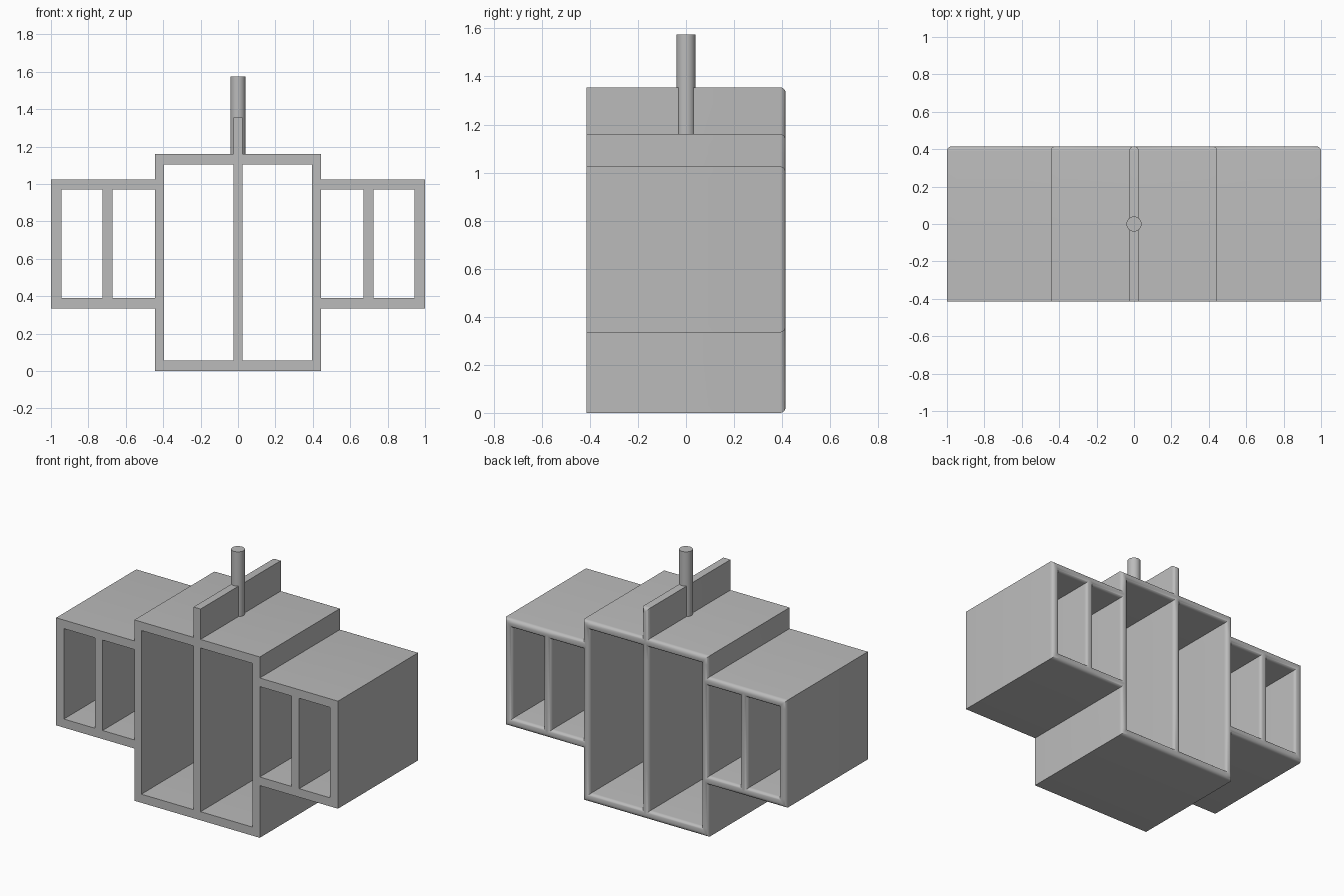
import bpy, bmesh

cube = bpy.data.objects.get("Cube")
if cube:
    bpy.data.objects.remove(cube, do_unlink=True)

DEPTH = 0.415   # half depth
ROUND = 0.0245  # rounding of the rear rims

grey = bpy.data.materials.new("plain grey")
grey.use_nodes = True
grey.diffuse_color = (0.5, 0.5, 0.5, 1)
grey.node_tree.nodes["Principled BSDF"].inputs["Base Color"].default_value = (0.5, 0.5, 0.5, 1)


def finish(bm, name):
    mesh = bpy.data.meshes.new(name)
    bm.to_mesh(mesh)
    bm.free()
    mesh.materials.append(grey)
    obj = bpy.data.objects.new(name, mesh)
    bpy.context.collection.objects.link(obj)
    bpy.ops.object.select_all(action="DESELECT")
    obj.select_set(True)
    bpy.context.view_layer.objects.active = obj
    bpy.ops.object.shade_smooth_by_angle(angle=0.6)
    return obj


# Walls seen from the front as (x0, x1, z0, z1); the middle divider carries the top fin
walls = [(-0.025, 0.025, 0, 1.355)]
half = [
    (0.0, 0.445, 0, 0.055),           # floor
    (0.0, 0.445, 1.105, 1.16),        # roof
    (0.395, 0.445, 0, 1.16),          # main side wall
    (0.395, 1.0, 0.335, 0.39),        # wing floor
    (0.395, 1.0, 0.97, 1.025),        # wing roof
    (0.67, 0.725, 0.335, 1.025),      # wing divider
    (0.945, 1.0, 0.335, 1.025),       # wing end wall
]
for x0, x1, z0, z1 in half:
    walls += [(x0, x1, z0, z1), (-x1, -x0, z0, z1)]

# Fill every cell of the wall layout, so that all walls form one joined body
xs = sorted({x for w in walls for x in w[:2]})
zs = sorted({z for w in walls for z in w[2:]})
bm = bmesh.new()
for xa, xb in zip(xs, xs[1:]):
    for za, zb in zip(zs, zs[1:]):
        cx, cz = (xa + xb) / 2, (za + zb) / 2
        if any(w[0] < cx < w[1] and w[2] < cz < w[3] for w in walls):
            corners = [(xa, za), (xb, za), (xb, zb), (xa, zb)]
            bm.faces.new([bm.verts.new((x, -DEPTH, z)) for x, z in corners])
bmesh.ops.remove_doubles(bm, verts=bm.verts, dist=0.0005)
out = bmesh.ops.extrude_face_region(bm, geom=bm.faces[:], use_keep_orig=True)
bmesh.ops.translate(bm, vec=(0, 2 * DEPTH, 0),
                    verts=[g for g in out["geom"] if isinstance(g, bmesh.types.BMVert)])
bmesh.ops.recalc_face_normals(bm, faces=bm.faces)

# Round the rear rims
rims = [e for e in bm.edges
        if all(v.co.y > DEPTH - 0.001 for v in e.verts)
        and len(e.link_faces) == 2 and e.calc_face_angle() > 1]
bmesh.ops.bevel(bm, geom=rims, offset=ROUND, segments=6, profile=0.5,
                affect="EDGES", clamp_overlap=True)
finish(bm, "compartment_walls")

# Upright rod through the fin
bm = bmesh.new()
bmesh.ops.create_cone(bm, cap_ends=True, segments=40, radius1=0.04, radius2=0.04, depth=0.42)
bmesh.ops.translate(bm, vec=(0, 0, 1.365), verts=bm.verts)
finish(bm, "top_rod")
